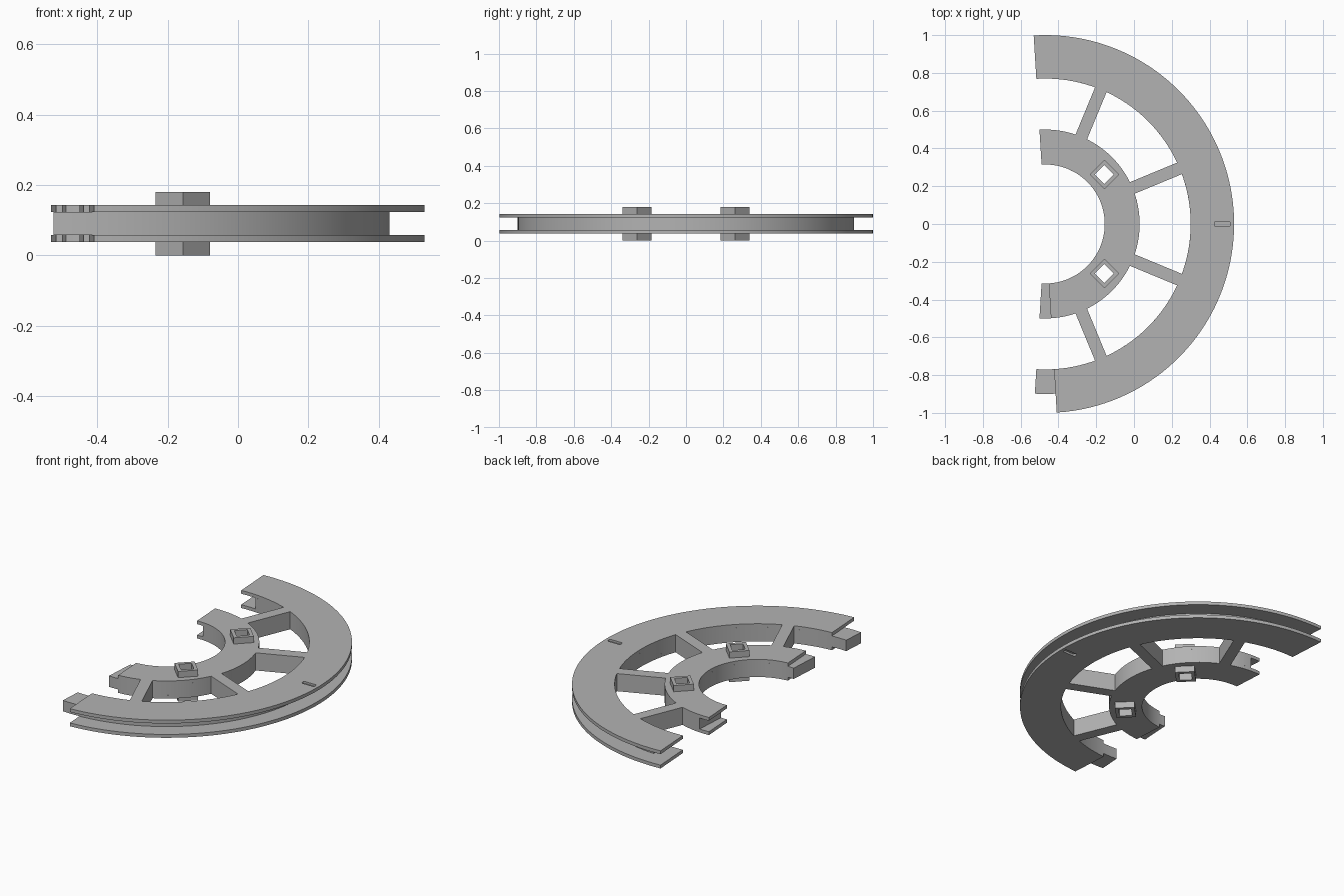
import bpy, bmesh
from math import radians, cos, sin, pi
from mathutils import Matrix

if "Cube" in bpy.data.objects:
    bpy.data.objects.remove(bpy.data.objects["Cube"], do_unlink=True)

CX = -0.47                      # wheel axis
Z0, Z1, Z2, Z3 = 0.038, 0.058, 0.123, 0.143   # flange and core levels
TOP = 0.18

grey = bpy.data.materials.new("plain grey")
grey.use_nodes = True
colour = (0.45, 0.45, 0.45, 1)
grey.diffuse_color = colour
grey.node_tree.nodes["Principled BSDF"].inputs["Base Color"].default_value = colour


def finish(name, bm, smooth=False):
    bmesh.ops.recalc_face_normals(bm, faces=bm.faces)
    mesh = bpy.data.meshes.new(name)
    bm.to_mesh(mesh)
    bm.free()
    mesh.materials.append(grey)
    obj = bpy.data.objects.new(name, mesh)
    bpy.context.collection.objects.link(obj)
    if smooth:
        bpy.ops.object.select_all(action="DESELECT")
        obj.select_set(True)
        bpy.context.view_layer.objects.active = obj
        bpy.ops.object.shade_smooth_by_angle(angle=radians(30))
    return obj


def arc(name, r0, r1, a0, a1, z0, z1, centre=(CX, 0), steps=72, smooth=True):
    """Rectangular section swept around an axis; a full turn closes up."""
    bm = bmesh.new()
    closed = a1 - a0 >= 360
    rows = []
    for i in range(steps if closed else steps + 1):
        a = radians(a0 + (a1 - a0) * i / steps)
        rows.append([bm.verts.new((centre[0] + r * cos(a), centre[1] + r * sin(a), z))
                     for r, z in ((r0, z0), (r1, z0), (r1, z1), (r0, z1))])
    pairs = list(zip(rows, rows[1:]))
    if closed:
        pairs.append((rows[-1], rows[0]))
    else:
        bm.faces.new(rows[0])
        bm.faces.new(rows[-1])
    for p, q in pairs:
        for k in range(4):
            n = (k + 1) % 4
            bm.faces.new((p[k], p[n], q[n], q[k]))
    return finish(name, bm, smooth)


def box(name, size, matrix):
    bm = bmesh.new()
    bmesh.ops.create_cube(bm, size=1, matrix=matrix @ Matrix.Diagonal((*size, 1)))
    return finish(name, bm)


def cut(obj, cutter):
    mod = obj.modifiers.new("cut", "BOOLEAN")
    mod.operation = "DIFFERENCE"
    mod.solver = "EXACT"
    mod.object = cutter
    cutter.hide_render = True
    cutter.hide_viewport = True
    cutter.display_type = "WIRE"


# Rim and hub: flanges and core are offset, leaving a tongue and a socket
GAP = 3.5
levels = (("lower", Z0, Z1, GAP), ("core", Z1, Z2, -GAP), ("upper", Z2, Z3, GAP))
rim, hub = {}, {}
for label, z0, z1, shift in levels:
    outer = 0.9 if label == "core" else 1.0
    rim[label] = arc("rim_" + label, 0.77, outer, shift - 90, shift + 90, z0, z1)
    hub[label] = arc("hub_" + label, 0.315, 0.5, shift - 90, shift + 90, z0, z1)

# Spokes
for i, angle in enumerate((-67.5, -22.5, 22.5, 67.5)):
    m = (Matrix.Translation((CX, 0, (Z0 + Z3) / 2)) @ Matrix.Rotation(radians(angle), 4, "Z")
         @ Matrix.Translation((0.633, 0, 0)))
    box(f"spoke_{i + 1}", (0.286, 0.066, Z3 - Z0), m)

# Square collars with holes running right through the hub
for side, y in (("right", -0.262), ("left", 0.262)):
    centre = (-0.157, y)
    for label, z0, z1 in (("lower", 0, Z0), ("upper", Z3, TOP)):
        arc(f"{side}_{label}_collar", 0.05, 0.078, 0, 360, z0, z1, centre, 4, False)
    hole = box(f"{side}_hole_cutter", (0.0707, 0.0707, 0.4),
               Matrix.Translation((*centre, 0.09)) @ Matrix.Rotation(pi / 4, 4, "Z"))
    for part in hub.values():
        cut(part, hole)

# Shallow index slots in the outer faces of the rim
for label, z in (("lower", Z0), ("upper", Z3)):
    slot = box(label + "_slot_cutter", (0.084, 0.026, 0.024),
               Matrix.Translation((0.468, 0, z)))
    bm = bmesh.new()
    bm.from_mesh(slot.data)
    upright = [e for e in bm.edges if abs(e.verts[0].co.z - e.verts[1].co.z) > 0.01]
    bmesh.ops.bevel(bm, geom=upright, offset=0.008, segments=3, affect="EDGES", profile=0.5)
    bm.to_mesh(slot.data)
    bm.free()
    cut(rim[label], slot)
